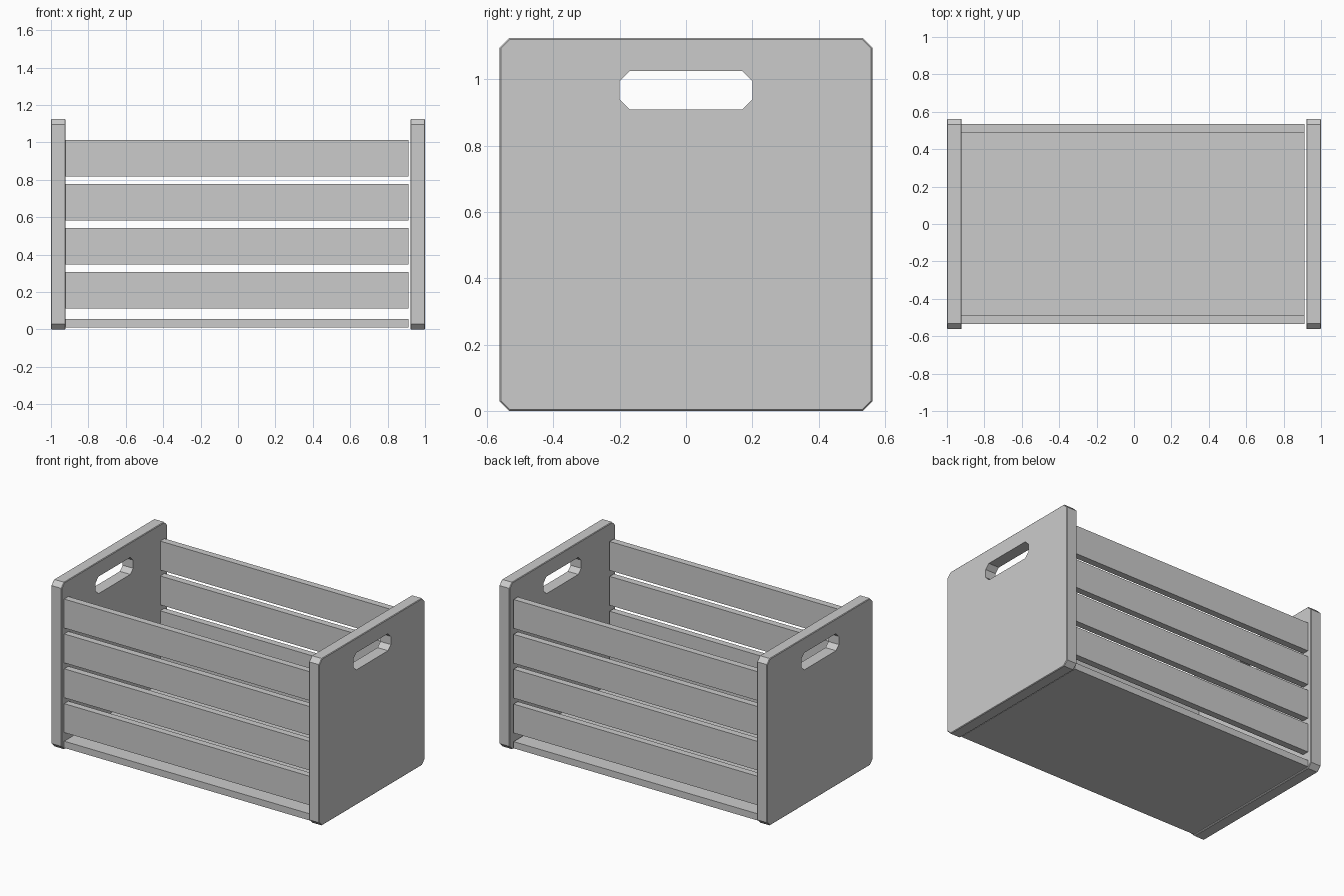
import bpy, bmesh

if "Cube" in bpy.data.objects:
    bpy.data.objects.remove(bpy.data.objects["Cube"])


def link(name, bm):
    bmesh.ops.recalc_face_normals(bm, faces=bm.faces[:])
    mesh = bpy.data.meshes.new(name)
    bm.to_mesh(mesh)
    bm.free()
    obj = bpy.data.objects.new(name, mesh)
    bpy.context.collection.objects.link(obj)
    return obj


def box(name, x0, x1, y0, y1, z0, z1):
    bm = bmesh.new()
    bmesh.ops.create_cube(bm, size=1)
    for v in bm.verts:
        v.co = (x0 + (v.co.x + 0.5) * (x1 - x0),
                y0 + (v.co.y + 0.5) * (y1 - y0),
                z0 + (v.co.z + 0.5) * (z1 - z0))
    return link(name, bm)


def chamfered_plate(name, x0, x1, half_y, z0, z1, cut, rim=0):
    # rectangle with clipped corners, extruded along x
    outline = [(-half_y + cut, z0), (half_y - cut, z0), (half_y, z0 + cut),
               (half_y, z1 - cut), (half_y - cut, z1), (-half_y + cut, z1),
               (-half_y, z1 - cut), (-half_y, z0 + cut)]
    bm = bmesh.new()
    face = bm.faces.new([bm.verts.new((x0, y, z)) for y, z in outline])
    ext = bmesh.ops.extrude_face_region(bm, geom=[face])
    for v in ext["geom"]:
        if isinstance(v, bmesh.types.BMVert):
            v.co.x = x1
    if rim:
        bmesh.ops.recalc_face_normals(bm, faces=bm.faces[:])
        edges = [e for e in bm.edges if e.verts[0].co.x == e.verts[1].co.x]
        bmesh.ops.bevel(bm, geom=edges, offset=rim, segments=1,
                        affect='EDGES', profile=0.5)
    return link(name, bm)


# handle cutter running through both end panels
cutter = chamfered_plate("handle_cutter", -1.2, 1.2, 0.2, 0.91, 1.025, 0.03)
cutter.hide_render = True
cutter.hide_viewport = True

# end panels with handle holes
for side, x0, x1 in (("left", -1, -0.922), ("right", 0.922, 1)):
    panel = chamfered_plate(side + "_end_panel", x0, x1, 0.5625, 0, 1.125,
                            0.03, rim=0.004)
    mod = panel.modifiers.new("handle_hole", 'BOOLEAN')
    mod.operation = 'DIFFERENCE'
    mod.solver = 'EXACT'
    mod.object = cutter

# side slats, leaving a small gap at the right end panel
X0, X1 = -0.922, 0.912
for i in range(4):
    z = 0.113 + i * 0.235
    box(f"front_slat_{i + 1}", X0, X1, -0.534, -0.489, z, z + 0.195)
    box(f"back_slat_{i + 1}", X0, X1, 0.489, 0.534, z, z + 0.195)

# floor board
box("floor_board", X0, X1, -0.534, 0.534, 0.01, 0.055)
